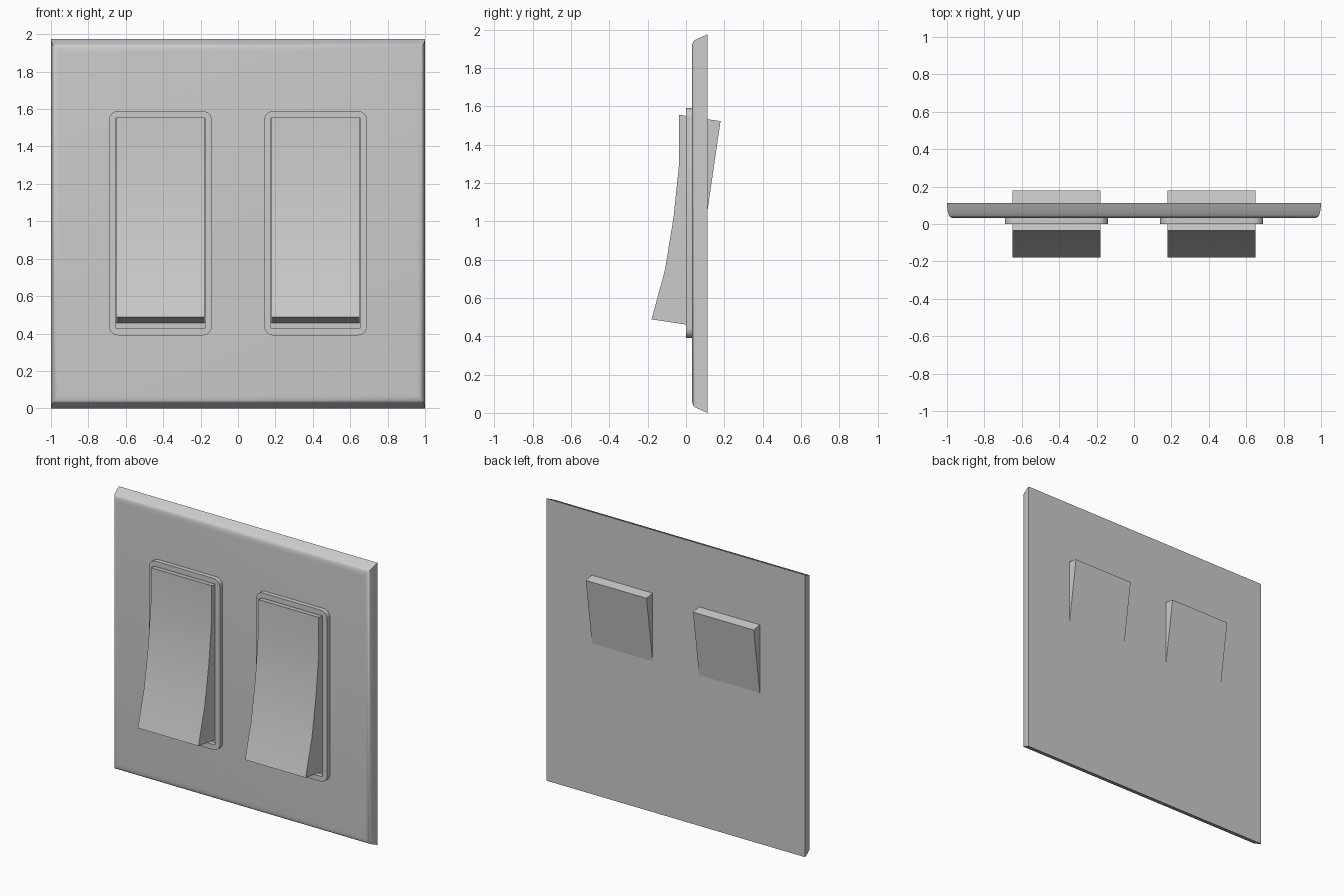
import bpy, bmesh, math

if "Cube" in bpy.data.objects:
    bpy.data.objects.remove(bpy.data.objects["Cube"])


def loft(name, rings, closed=False, smooth=30):
    """Skin equal-length point rings; cap the ends, or join last to first."""
    bm = bmesh.new()
    loops = [[bm.verts.new(p) for p in r] for r in rings]
    n = len(loops[0])
    pairs = list(zip(loops, loops[1:]))
    if closed:
        pairs.append((loops[-1], loops[0]))
    else:
        bm.faces.new(loops[0])
        bm.faces.new(loops[-1])
    for a, b in pairs:
        for i in range(n):
            j = (i + 1) % n
            bm.faces.new((a[i], a[j], b[j], b[i]))
    bmesh.ops.recalc_face_normals(bm, faces=bm.faces)
    mesh = bpy.data.meshes.new(name)
    bm.to_mesh(mesh)
    bm.free()
    ob = bpy.data.objects.new(name, mesh)
    bpy.context.collection.objects.link(ob)
    bpy.ops.object.select_all(action='DESELECT')
    ob.select_set(True)
    bpy.context.view_layer.objects.active = ob
    bpy.ops.object.shade_smooth_by_angle(angle=math.radians(smooth))
    return ob


def rounded_rect(cx, cz, hx, hz, r, y, seg=6):
    pts = []
    for k, (sx, sz) in enumerate(((1, 1), (-1, 1), (-1, -1), (1, -1))):
        for i in range(seg + 1):
            a = math.pi / 2 * (k + i / seg)
            pts.append((cx + sx * (hx - r) + r * math.cos(a), y,
                        cz + sz * (hz - r) + r * math.sin(a)))
    return pts


# wall plate: flat back, sloped rim rolling into the front face
W, H = 1.0, 1.975
rim = [(0.112, 0, 0), (0.08, 0.002, 0.014), (0.046, 0.010, 0.030),
       (0.038, 0.017, 0.038), (0.033, 0.026, 0.053), (0.031, 0.042, 0.072)]
loft("wall_plate", [[(-W + dx, y, dz), (W - dx, y, dz),
                     (W - dx, y, H - dz), (-W + dx, y, H - dz)]
                    for y, dx, dz in rim], smooth=35)

# rocker side profile (y, z): concave front face, tilted straight back
profile = [(-0.036, 1.555), (-0.036, 1.30), (-0.065, 1.02), (-0.11, 0.745),
           (-0.18, 0.488), (0.025, 0.457), (0.18, 1.522)]

for side, cx in (("left", -0.415), ("right", 0.415)):
    # raised surround with a rectangular opening
    cz = 0.99
    outer, inner = (0.275, 0.60, 0.05), (0.238, 0.563, 0.003)
    loft(side + "_surround", [rounded_rect(cx, cz, *outer, 0.035),
                              rounded_rect(cx, cz, *outer, 0.0),
                              rounded_rect(cx, cz, *inner, 0.0),
                              rounded_rect(cx, cz, *inner, 0.035)], closed=True)
    # rocker paddle
    loft(side + "_rocker", [[(cx + dx, y, z) for y, z in profile]
                            for dx in (-0.235, 0.235)])
